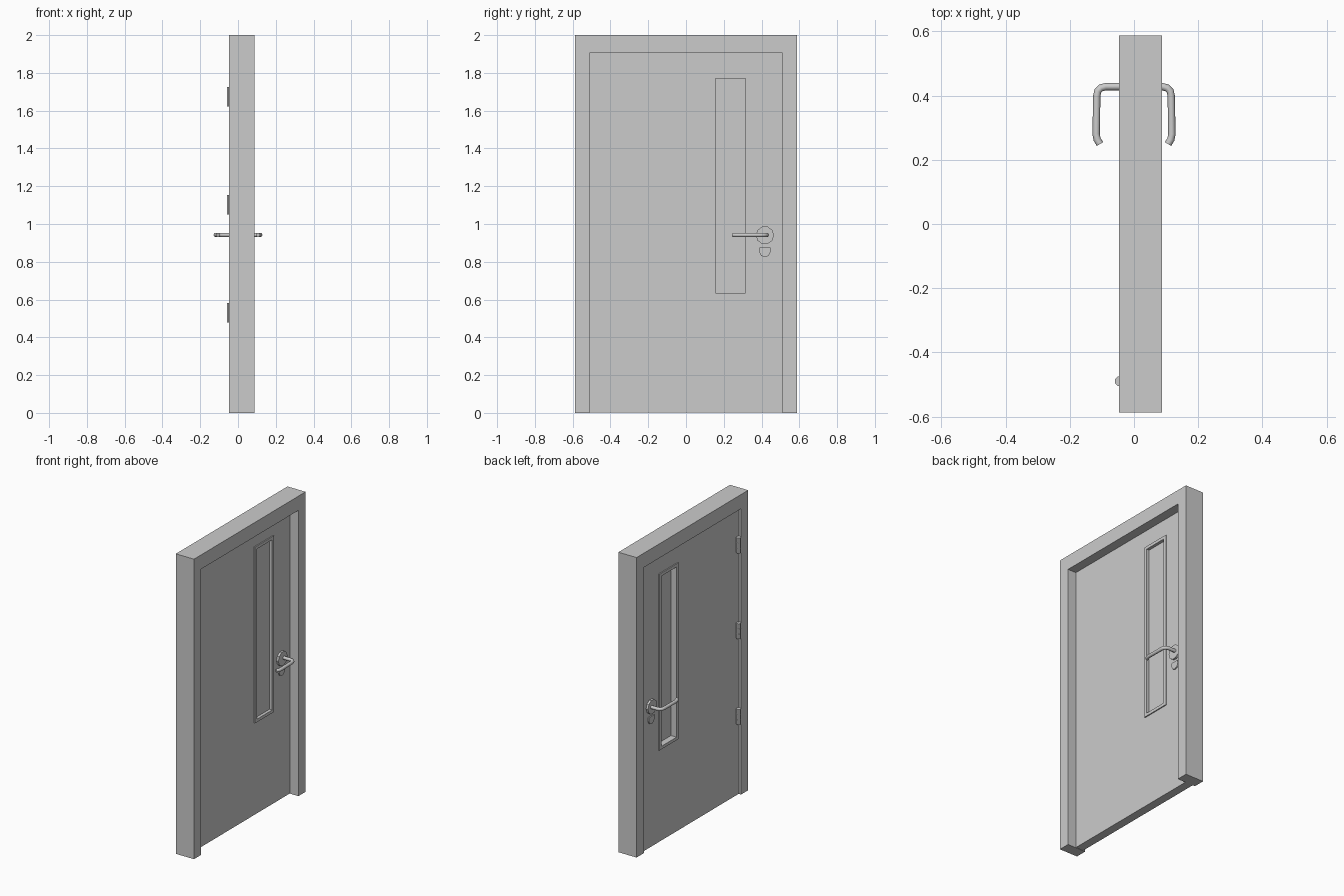
import bpy, bmesh
from math import cos, sin, tau

if "Cube" in bpy.data.objects:
    bpy.data.objects.remove(bpy.data.objects["Cube"])

FRONT, BACK = 0.025, -0.032      # door leaf faces (x)
WY0, WY1, WZ0, WZ1 = 0.155, 0.315, 0.635, 1.77   # window opening


def finish(name, bm):
    bmesh.ops.recalc_face_normals(bm, faces=bm.faces)
    me = bpy.data.meshes.new(name)
    bm.to_mesh(me)
    bm.free()
    ob = bpy.data.objects.new(name, me)
    bpy.context.collection.objects.link(ob)
    return ob


def prism(name, pts, x0, x1):
    """Extrude a (y, z) outline from x0 to x1."""
    bm = bmesh.new()
    face = bm.faces.new([bm.verts.new((x0, y, z)) for y, z in pts])
    ext = bmesh.ops.extrude_face_region(bm, geom=[face])
    bmesh.ops.translate(bm, vec=(x1 - x0, 0, 0),
                        verts=[v for v in ext["geom"] if isinstance(v, bmesh.types.BMVert)])
    return finish(name, bm)


def rect(y0, y1, z0, z1):
    return [(y0, z0), (y1, z0), (y1, z1), (y0, z1)]


def ring(name, outer, inner, x0, x1):
    """Rectangular slab with a rectangular hole."""
    bm = bmesh.new()
    loops = [[bm.verts.new((x, y, z)) for y, z in pts]
             for x, pts in ((x0, outer), (x1, outer), (x1, inner), (x0, inner))]
    for a, b in zip(loops, loops[1:] + loops[:1]):
        for i in range(4):
            j = (i + 1) % 4
            bm.faces.new((a[i], a[j], b[j], b[i]))
    return finish(name, bm)


def polygon(cy, cz, r, n):
    return [(cy + r * cos(tau * i / n), cz + r * sin(tau * i / n)) for i in range(n)]


# Surrounding frame, open at the bottom
prism("door_frame", [(-0.588, 0), (-0.512, 0), (-0.512, 1.905), (0.512, 1.905),
                     (0.512, 0), (0.588, 0), (0.588, 2), (-0.588, 2)], -0.047, 0.087)

# Leaf with window opening, and glass
window = rect(WY0, WY1, WZ0, WZ1)
ring("door_leaf", rect(-0.512, 0.512, 0.002, 1.905), window, BACK, FRONT)
prism("window_glass", window, 0.002, 0.012)

# Parts repeated on both faces
shield = [(0.390, 0.875), (0.446, 0.875), (0.448, 0.852), (0.438, 0.832),
          (0.418, 0.824), (0.398, 0.832), (0.388, 0.852)]
for label, face, s in (("front", FRONT, 1), ("back", BACK, -1)):
    # Window bead
    ring(f"window_rim_{label}", rect(WY0 - 0.02, WY1 + 0.02, WZ0 - 0.02, WZ1 + 0.02),
         window, face - s * 0.003, face + s * 0.007)
    # Handle rose and keyhole plate
    prism(f"handle_rose_{label}", polygon(0.418, 0.94, 0.048, 10), face, face + s * 0.014)
    prism(f"keyhole_plate_{label}", shield, face, face + s * 0.008)
    # Lever swept along a bent path
    cu = bpy.data.curves.new(f"handle_lever_{label}", "CURVE")
    cu.dimensions = "3D"
    cu.bevel_depth = 0.0115
    cu.bevel_resolution = 2
    cu.use_fill_caps = True
    path = [(0.02, 0.428), (0.088, 0.428), (0.103, 0.424), (0.113, 0.414),
            (0.116, 0.398), (0.118, 0.28), (0.115, 0.264), (0.106, 0.249)]
    sp = cu.splines.new("POLY")
    sp.points.add(len(path) - 1)
    for p, (x, y) in zip(sp.points, path):
        p.co = (s * x, y, 0.942, 1)
    lever = bpy.data.objects.new(cu.name, cu)
    bpy.context.collection.objects.link(lever)
    bpy.ops.object.select_all(action="DESELECT")
    lever.select_set(True)
    bpy.context.view_layer.objects.active = lever
    bpy.ops.object.convert(target="MESH")
    bpy.ops.object.shade_smooth_by_angle(angle=0.9)

# Three hinges, each with three knuckles on a pin
for i, z in enumerate((0.53, 1.102, 1.673)):
    for part, r, h, dz in (("pin", 0.0135, 0.1, 0), ("knuckle_low", 0.0155, 0.032, -0.035),
                           ("knuckle_mid", 0.0155, 0.034, 0), ("knuckle_top", 0.0155, 0.032, 0.035)):
        bpy.ops.mesh.primitive_cylinder_add(vertices=8, radius=r, depth=h,
                                            location=(-0.045, -0.49, z + dz),
                                            rotation=(0, 0, tau / 16))
        bpy.context.object.name = f"hinge_{i + 1}_{part}"
